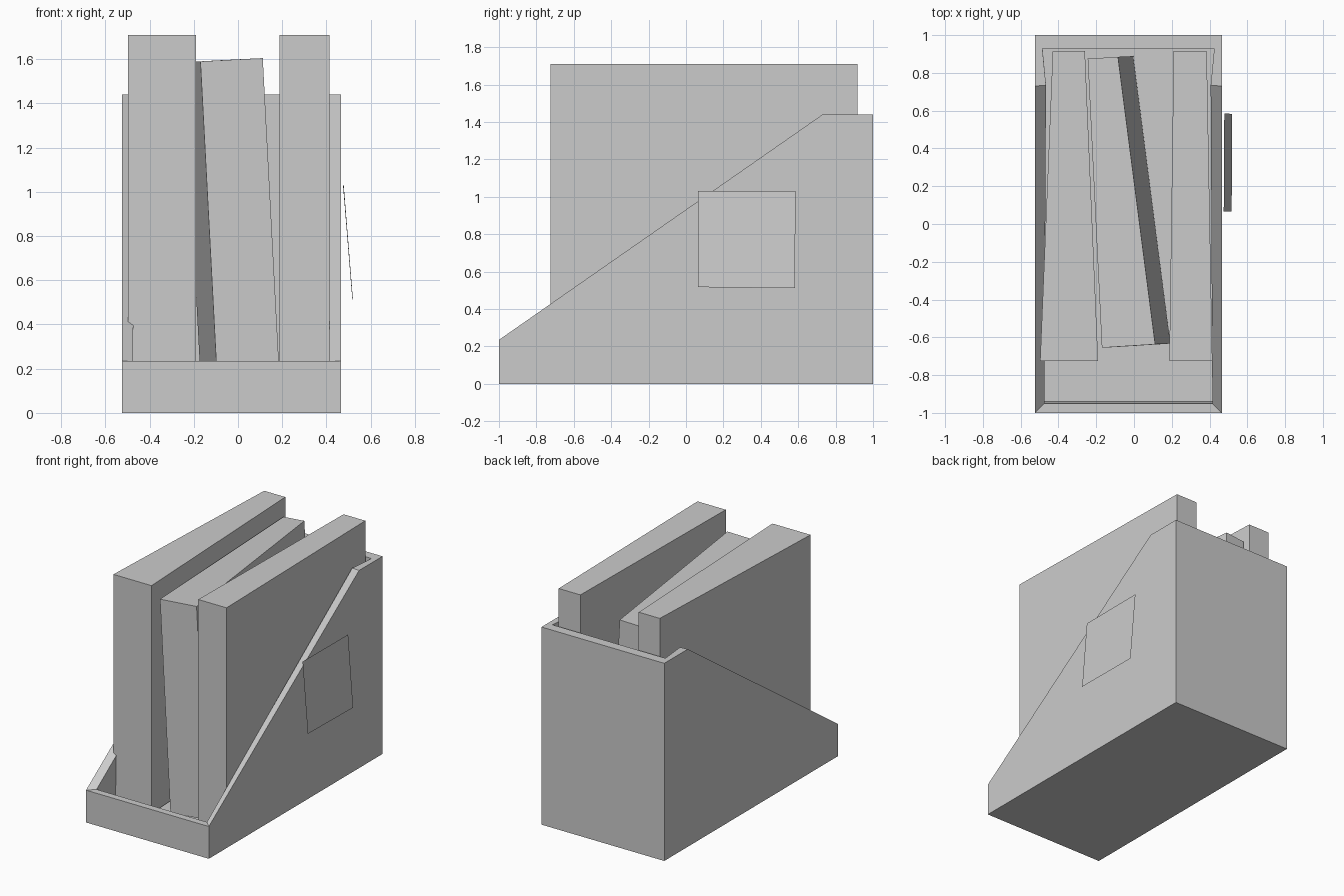
import bpy, bmesh

if "Cube" in bpy.data.objects:
    bpy.data.objects.remove(bpy.data.objects["Cube"])


def finish(name, bm):
    bmesh.ops.recalc_face_normals(bm, faces=bm.faces)
    mesh = bpy.data.meshes.new(name)
    bm.to_mesh(mesh)
    bm.free()
    obj = bpy.data.objects.new(name, mesh)
    bpy.context.collection.objects.link(obj)
    return obj


def hexahedron(name, bottom, top):
    """Box-like solid from matching bottom and top quads."""
    bm = bmesh.new()
    b = [bm.verts.new(p) for p in bottom]
    t = [bm.verts.new(p) for p in top]
    bm.faces.new(b)
    bm.faces.new(t)
    for i in range(4):
        j = (i + 1) % 4
        bm.faces.new((b[i], b[j], t[j], t[i]))
    return finish(name, bm)


# Holder: open box with sloping sides, outer and inner skins joined at the rim
CX = -0.03
outer = [(0.495, -1, 0), (0.495, -1, 0.235), (0.495, 0.73, 1.44),
         (0.495, 1, 1.44), (0.495, 1, 0)]
inner = [(0.455, -0.94, 0.04), (0.445, -0.95, 0.235), (0.436, 0.735, 1.44),
         (0.455, 0.93, 1.44), (0.455, 0.94, 0.04)]
bm = bmesh.new()
skins = []
for profile in (outer, inner):
    left, right = [[bm.verts.new((CX + s * x, y, z)) for x, y, z in profile]
                   for s in (-1, 1)]
    bm.faces.new(left)
    bm.faces.new(right)
    for i, j in ((0, 1), (3, 4), (4, 0)):   # front, back, floor
        bm.faces.new((left[i], left[j], right[j], right[i]))
    skins.append(left[1:4] + right[3:0:-1])
for i in range(6):                          # rim
    j = (i + 1) % 6
    bm.faces.new((skins[0][i], skins[0][j], skins[1][j], skins[1][i]))
finish("file_holder", bm)

# Upright tapered books
FLOOR, TOP = 0.05, 1.71
for name, x_front, x_back in (("left_book", (-0.497, -0.19), (-0.43, -0.26)),
                              ("right_book", (0.187, 0.415), (0.21, 0.385))):
    plan = [(x_front[0], -0.725), (x_front[1], -0.725),
            (x_back[1], 0.916), (x_back[0], 0.916)]
    hexahedron(name, [(x, y, FLOOR) for x, y in plan],
               [(x, y, TOP) for x, y in plan])

# Leaning middle book
lean_top = [(-0.17, -0.655, 1.59), (0.112, -0.637, 1.605),
            (-0.085, 0.885, 1.595), (-0.245, 0.875, 1.586)]
lean_bottom = [(x + 0.081, y + 0.004, z - 1.535) for x, y, z in lean_top]
hexahedron("middle_book", lean_bottom, lean_top)

# Thin label hanging off the right side
bm = bmesh.new()
bm.faces.new([bm.verts.new(p) for p in (
    (0.517, 0.065, 0.517), (0.52, 0.583, 0.511),
    (0.478, 0.585, 1.032), (0.475, 0.065, 1.032))])
label = finish("side_label", bm)
if label.data.polygons[0].normal.x < 0:
    label.data.flip_normals()
